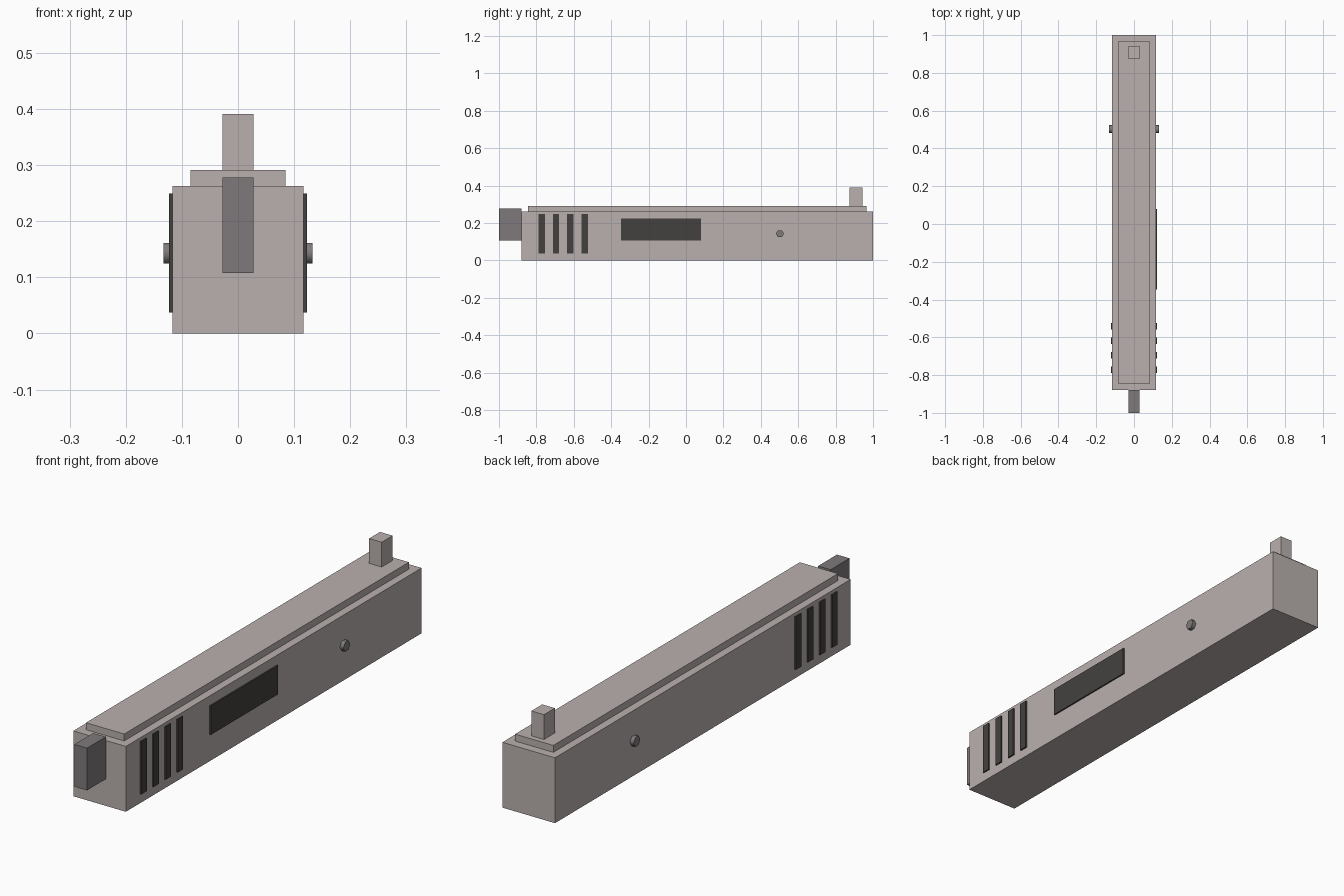
import bpy
import math

if "Cube" in bpy.data.objects:
    bpy.data.objects.remove(bpy.data.objects["Cube"])


def material(name, rgb):
    m = bpy.data.materials.new(name)
    m.diffuse_color = (*rgb, 1)
    m.use_nodes = True
    m.node_tree.nodes["Principled BSDF"].inputs["Base Color"].default_value = m.diffuse_color
    return m


STEEL = material("pale_warm_steel", (0.491, 0.434, 0.429))
GREY = material("mid_grey", (0.212, 0.195, 0.198))
DARK = material("dark_grey", (0.056, 0.053, 0.050))


def box(name, x, y, z, mat):
    """Box from (min, max) ranges on each axis."""
    ranges = (x, y, z)
    bpy.ops.mesh.primitive_cube_add(size=1)
    ob = bpy.context.object
    ob.name = name
    for v in ob.data.vertices:
        v.co = [(a + b) / 2 + c * (b - a) for (a, b), c in zip(ranges, v.co)]
    ob.data.materials.append(mat)
    return ob


BODY = 0.117    # half width of the slide
PLATE = 0.123   # outer face of the thin side plates

# Main slide and raised top rib
box("slide_body", (-BODY, BODY), (-0.88, 1.0), (0, 0.263), STEEL)
box("top_rib", (-0.085, 0.085), (-0.845, 0.965), (0.263, 0.291), STEEL)

# Sight post at the far end and hammer block at the near end
box("sight_post", (-0.028, 0.028), (0.874, 0.943), (0.291, 0.391), STEEL)
box("hammer", (-0.028, 0.028), (-1.0, -0.88), (0.108, 0.278), GREY)

# Grip serrations on both sides
for side, sign in (("right", 1), ("left", -1)):
    x = sorted((sign * BODY, sign * PLATE))
    for i in range(4):
        y = -0.772 + i * 0.077
        box(f"serration_{side}_{i + 1}", x, (y - 0.017, y + 0.017),
            (0.037, 0.249), DARK)

# Ejection port, right side only
box("ejection_port", (BODY, PLATE), (-0.348, 0.08), (0.108, 0.224), DARK)

# Six-sided cross pin running through the slide
bpy.ops.mesh.primitive_cylinder_add(vertices=6, radius=0.0214, depth=0.266,
                                    location=(0, 0.502, 0.143),
                                    rotation=(0, math.pi / 2, 0))
pin = bpy.context.object
pin.name = "cross_pin"
pin.data.materials.append(GREY)
bpy.ops.object.shade_smooth_by_angle(angle=math.radians(65))
